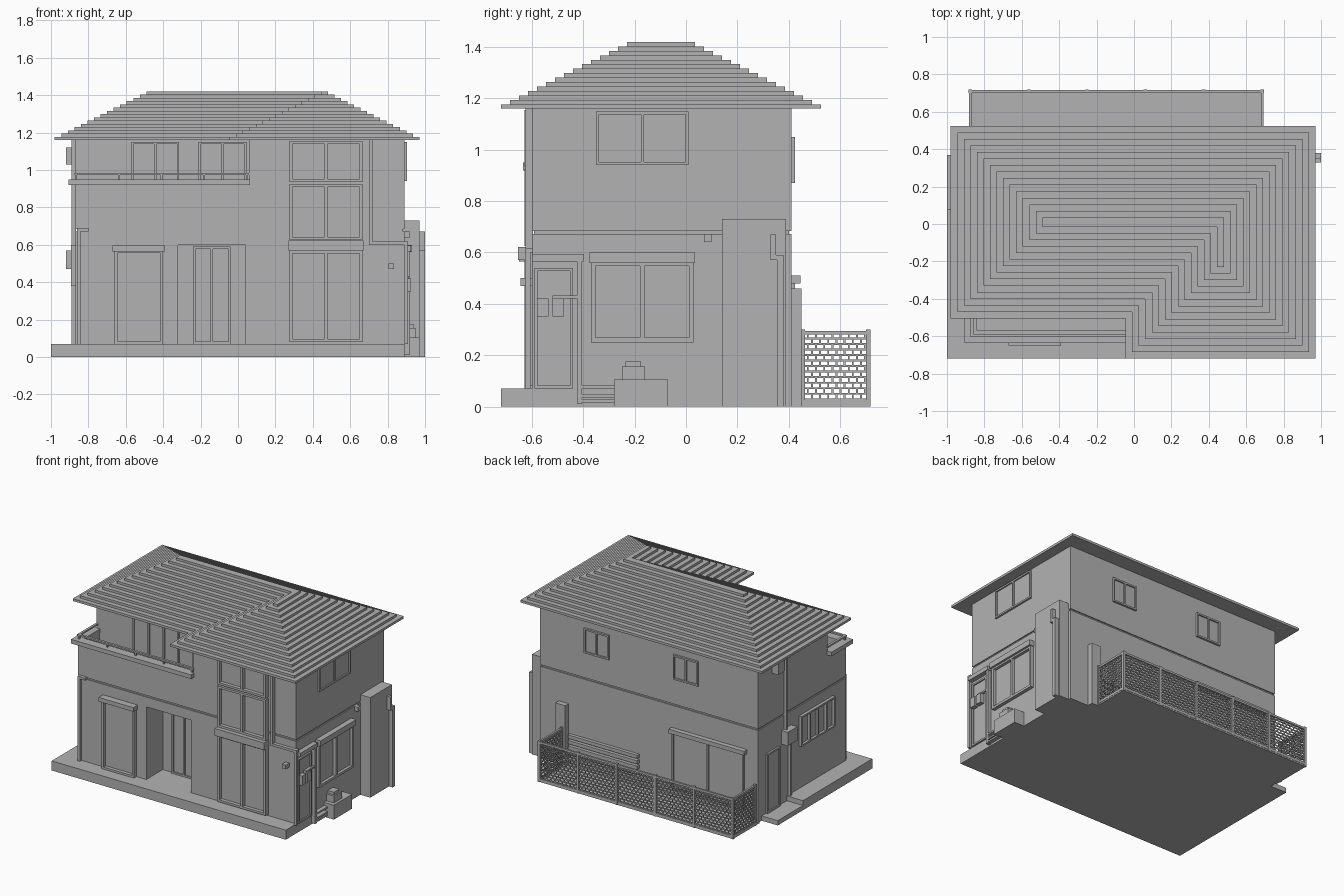
import bpy
import bmesh

old = bpy.data.objects.get("Cube")
if old:
    bpy.data.objects.remove(old, do_unlink=True)

grey = bpy.data.materials.new("plain_grey")
grey.use_nodes = True
tone = (.45, .45, .45, 1)
grey.diffuse_color = tone
shader = next(n for n in grey.node_tree.nodes if n.type == 'BSDF_PRINCIPLED')
shader.inputs["Base Color"].default_value = tone
shader.inputs["Roughness"].default_value = .8


def finish(bm, name):
    bmesh.ops.recalc_face_normals(bm, faces=bm.faces)
    mesh = bpy.data.meshes.new(name)
    bm.to_mesh(mesh)
    bm.free()
    mesh.materials.append(grey)
    obj = bpy.data.objects.new(name, mesh)
    bpy.context.collection.objects.link(obj)
    return obj


def add_prism(bm, outline, low, high):
    base = [bm.verts.new((x, y, low)) for x, y in outline]
    top = [bm.verts.new((x, y, high)) for x, y in outline]
    bm.faces.new(base[::-1])
    bm.faces.new(top)
    for i in range(len(base)):
        j = (i + 1) % len(base)
        bm.faces.new((base[i], base[j], top[j], top[i]))


def add_box(bm, x0, x1, y0, y1, z0, z1):
    add_prism(bm, [(x0, y0), (x1, y0), (x1, y1), (x0, y1)], z0, z1)


def prism(name, outline, low, high):
    bm = bmesh.new()
    add_prism(bm, outline, low, high)
    return finish(bm, name)


def box(name, x0, x1, y0, y1, z0, z1):
    bm = bmesh.new()
    add_box(bm, x0, x1, y0, y1, z0, z1)
    return finish(bm, name)


LEFT, RIGHT, FRONT, BACK = -.87, .89, -.6, .41
PLANES = {"front": FRONT, "back": BACK, "left": LEFT, "right": RIGHT,
          "porch": -.41, "upper": -.39}


def add_on(bm, side, u0, u1, z0, z1, out, start=-.005):
    """Add a box standing out from one wall; u runs along that wall."""
    plane = PLANES[side]
    sign = 1 if side in ("back", "right") else -1
    d0, d1 = sorted((plane + sign * start, plane + sign * out))
    if side in ("left", "right"):
        add_box(bm, d0, d1, u0, u1, z0, z1)
    else:
        add_box(bm, u0, u1, d0, d1, z0, z1)


def fixture(name, side, u0, u1, z0, z1, out, start=-.005):
    bm = bmesh.new()
    add_on(bm, side, u0, u1, z0, z1, out, start)
    return finish(bm, name)


def window(name, side, u0, u1, z0, z1, panes=2, out=.014, bar=.012):
    bm = bmesh.new()
    add_on(bm, side, u0, u1, z0, z1, .004)
    add_on(bm, side, u0, u1, z0, z0 + bar, out)
    add_on(bm, side, u0, u1, z1 - bar, z1, out)
    for i in range(panes + 1):
        u = u0 + (u1 - u0 - bar) * i / panes
        add_on(bm, side, u, u + bar, z0, z1, out)
    return finish(bm, name)


def plan(inset=0):
    return [(LEFT + inset, FRONT + inset), (RIGHT - inset, FRONT + inset),
            (RIGHT - inset, BACK - inset), (LEFT + inset, BACK - inset)]


# Ground slab, side step and yard floor
box("front_slab", -1, RIGHT, -.72, .08, 0, .07)
box("house_base", LEFT, RIGHT, FRONT, BACK, 0, .07)
box("side_step", -1, LEFT, .08, .37, 0, .035)
box("yard_floor", -.88, .69, BACK, .715, 0, .012)

# Walls: porch notch below, shadow groove between storeys, L-shaped upper floor
ground = plan()
ground[1:1] = [(-.32, FRONT), (-.32, -.41), (.04, -.41), (.04, FRONT)]
prism("ground_walls", ground, .07, .6)
prism("lintel_walls", plan(), .6, .672)
prism("shadow_groove", plan(.008), .672, .684)
prism("middle_walls", plan(), .684, .78)
prism("upper_walls", [(LEFT, -.39), (.06, -.39), (.06, FRONT), (RIGHT, FRONT),
                      (RIGHT, BACK), (LEFT, BACK)], .78, 1.165)

# Balcony parapet, coping and handrail
rail_parts = [("parapet", 0, .025, .78, .93), ("coping", -.035, .03, .92, .95),
              ("handrail", -.005, .012, .972, .984)]
for label, grow, thick, low, high in rail_parts:
    box("balcony_front_" + label, LEFT + grow, .065, FRONT + grow, FRONT + thick, low, high)
    box("balcony_side_" + label, LEFT + grow, LEFT + thick, FRONT + grow, -.385, low, high)
for i in range(5):
    x = LEFT + i * .228
    box("balcony_post", x, x + .01, FRONT, FRONT + .01, .94, .975)

# Stepped hip roof
LEVELS, RISE = 15, .26 / 15
bm = bmesh.new()
for i in range(LEVELS):
    d = i * .035
    front, inner, edge = -.505 + d, -.045 + d, .97 - d
    add_prism(bm, [(-.98 + d, front), (inner, front), (inner, -.72 + d),
                   (edge, -.72 + d), (edge, .525 - d), (-.98 + d, .525 - d)],
              1.16 + i * RISE, 1.16 + (i + 1) * RISE)
finish(bm, "stepped_roof")

# Front windows and door
window("front_shutter_window", "front", -.66, -.4, .07, .57, 1, .03, .015)
fixture("front_shutter_box", "front", -.67, -.39, .565, .595, .05)
for low, high in ((.08, .57), (.625, .925), (.935, 1.155)):
    window("tall_window", "front", .275, .665, low, high, 2, .03, .016)
fixture("tall_window_band", "front", .27, .67, .57, .622, .055)
window("front_door", "porch", -.24, -.04, .07, .59, 2)
for start in (-.57, -.21):
    window("balcony_window", "upper", start, start + .255, .8, 1.15)
fixture("front_lamp", "front", .805, .835, .47, .5, .045)

# Right side windows
window("right_upper_window", "right", -.35, .01, .94, 1.15)
window("right_lower_window", "right", -.37, .03, .25, .565, 2, .025, .018)
fixture("right_shutter_box", "right", -.375, .035, .56, .6, .04)

# Right side service door, canopy and meters
window("service_door", "right", -.59, -.44, .07, .54, 1)
fixture("service_canopy", "right", -.6, -.4, .565, .595, .035)
fixture("service_post", "right", -.425, -.405, .01, .595, .03)
fixture("service_rail", "right", -.52, -.405, .42, .432, .025)
for y in (-.58, -.52):
    fixture("meter_box", "right", y, y + .045, .35, .42, .035)
fixture("wall_vent", "right", .07, .1, .64, .672, .03)

# Right side heater, low pipes, chimney and its pipe
fixture("heater_base", "right", -.28, -.07, 0, .105, .08)
fixture("heater_body", "right", -.25, -.16, .1, .155, .06)
fixture("heater_cap", "right", -.235, -.175, .155, .175, .05)
for z in (.015, .035, .07):
    fixture("low_pipe", "right", -.41, -.28, z, z + .012, .03)
fixture("chimney", "right", .14, .39, 0, .73, .08)
fixture("chimney_pipe", "right", .355, .38, 0, .59, .11, .07)
fixture("chimney_pipe_elbow", "right", .33, .38, .57, .59, .11, .07)
fixture("chimney_pipe_top", "right", .33, .35, .57, .67, .11, .07)

# Downpipes
fixture("front_downpipe", "front", .7, .718, .6, 1.16, .025)
fixture("front_downpipe_run", "front", .7, .91, .6, .618, .025)
fixture("corner_downpipe", "right", -.625, -.605, .07, .618, .02, 0)
fixture("left_front_downpipe", "front", -.86, -.842, .07, .69, .022)
fixture("left_front_elbow", "front", -.86, -.8, .672, .69, .022)
fixture("left_upper_downpipe", "left", .1, .115, .55, 1.16, .02)
fixture("left_lower_downpipe", "left", .05, .065, .04, .5, .02)

# Left side windows, door and boxes
window("left_window", "left", -.45, -.06, .38, .6, 4, .022)
window("left_door", "left", .17, .32, .035, .47, 1)
fixture("left_meter_box", "left", .03, .14, .47, .57, .05)
fixture("left_upper_vent", "left", .17, .25, 1.03, 1.12, .05)

# Back windows, shutter, low louvre and flue
for start in (-.39, .33):
    window("back_upper_window", "back", start, start + .2, .87, 1.05)
window("back_sliding_window", "back", -.76, -.18, .07, .48)
fixture("back_shutter_box", "back", -.78, -.17, .48, .51, .035)
for i in range(4):
    z = .1 + i * .04
    fixture("back_louvre", "back", .09, .65, z, z + .025, .025)
fixture("back_flue", "back", .66, .74, 0, .46, .04)

# Yard fence: posts, rails and staggered lattice
HEIGHT, PITCH, ROW, BAR = .295, .031, .0215, .007


def fence(name, start, end, place, panels):
    """Build one straight run; place(u0, u1, half) gives its ground rectangle."""
    bm = bmesh.new()
    for i in range(panels + 1):
        u = start + (end - start) * i / panels
        add_box(bm, *place(u - .009, u + .009, .009), 0, HEIGHT + .005)
    for z in (.01, HEIGHT - .015):
        add_box(bm, *place(start, end, .007), z, z + .015)
    columns = round((end - start) / PITCH)
    step = (end - start) / columns
    for row in range(12):
        z = .025 + row * ROW
        add_box(bm, *place(start, end, .003), z, z + BAR)
        for column in range(columns):
            u = start + step * (column + .5 * (row % 2))
            add_box(bm, *place(u, u + BAR, .003), z, z + ROW)
    return finish(bm, name)


fence("back_fence", -.875, .685, lambda a, b, h: (a, b, .71 - h, .71 + h), 5)
for label, side in (("left", -.875), ("right", .685)):
    fence(label + "_fence", .455, .71,
          lambda a, b, h, s=side: (s - h, s + h, a, b), 1)
